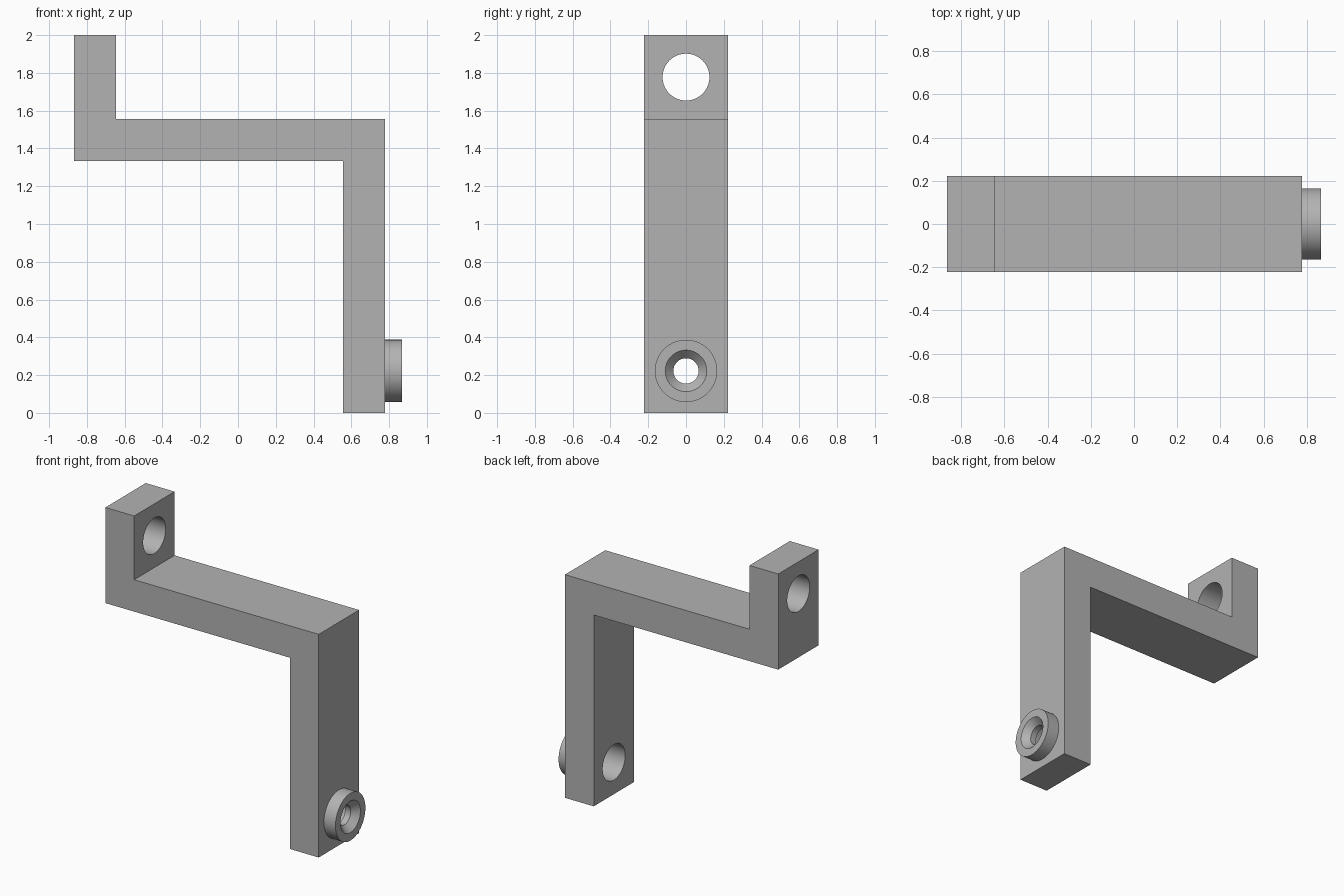
import bpy, bmesh, math
from mathutils import Matrix

if "Cube" in bpy.data.objects:
    bpy.data.objects.remove(bpy.data.objects["Cube"])

U = 2 / 9            # bar thickness
L, R = -0.867, 0.778  # outer faces of the stepped bar
SEG = 64

grey = bpy.data.materials.new("plain grey")
grey.diffuse_color = (0.45, 0.45, 0.45, 1)
grey.use_nodes = True
grey.node_tree.nodes["Principled BSDF"].inputs["Base Color"].default_value = grey.diffuse_color


def make_object(name, bm):
    bmesh.ops.recalc_face_normals(bm, faces=bm.faces)
    mesh = bpy.data.meshes.new(name)
    bm.to_mesh(mesh)
    bm.free()
    obj = bpy.data.objects.new(name, mesh)
    bpy.context.collection.objects.link(obj)
    mesh.materials.append(grey)
    return obj


def activate(obj):
    bpy.ops.object.select_all(action='DESELECT')
    obj.select_set(True)
    bpy.context.view_layer.objects.active = obj


# Stepped bracket: side profile extruded across the width
profile = [(L, 2), (L, 6 * U), (R - U, 6 * U), (R - U, 0), (R, 0),
           (R, 7 * U), (L + U, 7 * U), (L + U, 2)]
bm = bmesh.new()
face = bm.faces.new([bm.verts.new((x, -U, z)) for x, z in profile])
ext = bmesh.ops.extrude_face_region(bm, geom=[face])
bmesh.ops.translate(bm, vec=(0, 2 * U, 0),
                    verts=[v for v in ext["geom"] if isinstance(v, bmesh.types.BMVert)])
bracket = make_object("bracket", bm)

# Through holes in the upper tab and the lower leg
for x, z in ((L + U / 2, 8 * U), (R - U / 2, U)):
    bm = bmesh.new()
    bmesh.ops.create_cone(bm, cap_ends=True, segments=SEG, radius1=0.124, radius2=0.124,
                          depth=2 * U,
                          matrix=Matrix.Translation((x, 0, z)) @ Matrix.Rotation(math.pi / 2, 4, 'Y'))
    cutter = make_object("hole_cutter", bm)
    mod = bracket.modifiers.new("hole", 'BOOLEAN')
    mod.operation = 'DIFFERENCE'
    mod.solver = 'EXACT'
    mod.object = cutter
    activate(bracket)
    bpy.ops.object.modifier_apply(modifier=mod.name)
    bpy.data.objects.remove(cutter)

# Countersunk collar on the outside of the leg: lathed ring section (x, radius)
section = [(R, 0.067), (0.822, 0.067), (0.867, 0.11), (0.867, 0.165), (R, 0.165)]
bm = bmesh.new()
verts = [bm.verts.new((x, 0, U + r)) for x, r in section]
edges = [bm.edges.new((verts[i], verts[(i + 1) % 5])) for i in range(5)]
bmesh.ops.spin(bm, geom=verts + edges, cent=(0, 0, U), axis=(1, 0, 0),
               angle=2 * math.pi, steps=SEG)
bmesh.ops.remove_doubles(bm, verts=bm.verts, dist=1e-4)
collar = make_object("collar", bm)

for obj in (bracket, collar):
    activate(obj)
    bpy.ops.object.shade_smooth_by_angle(angle=math.radians(30))
